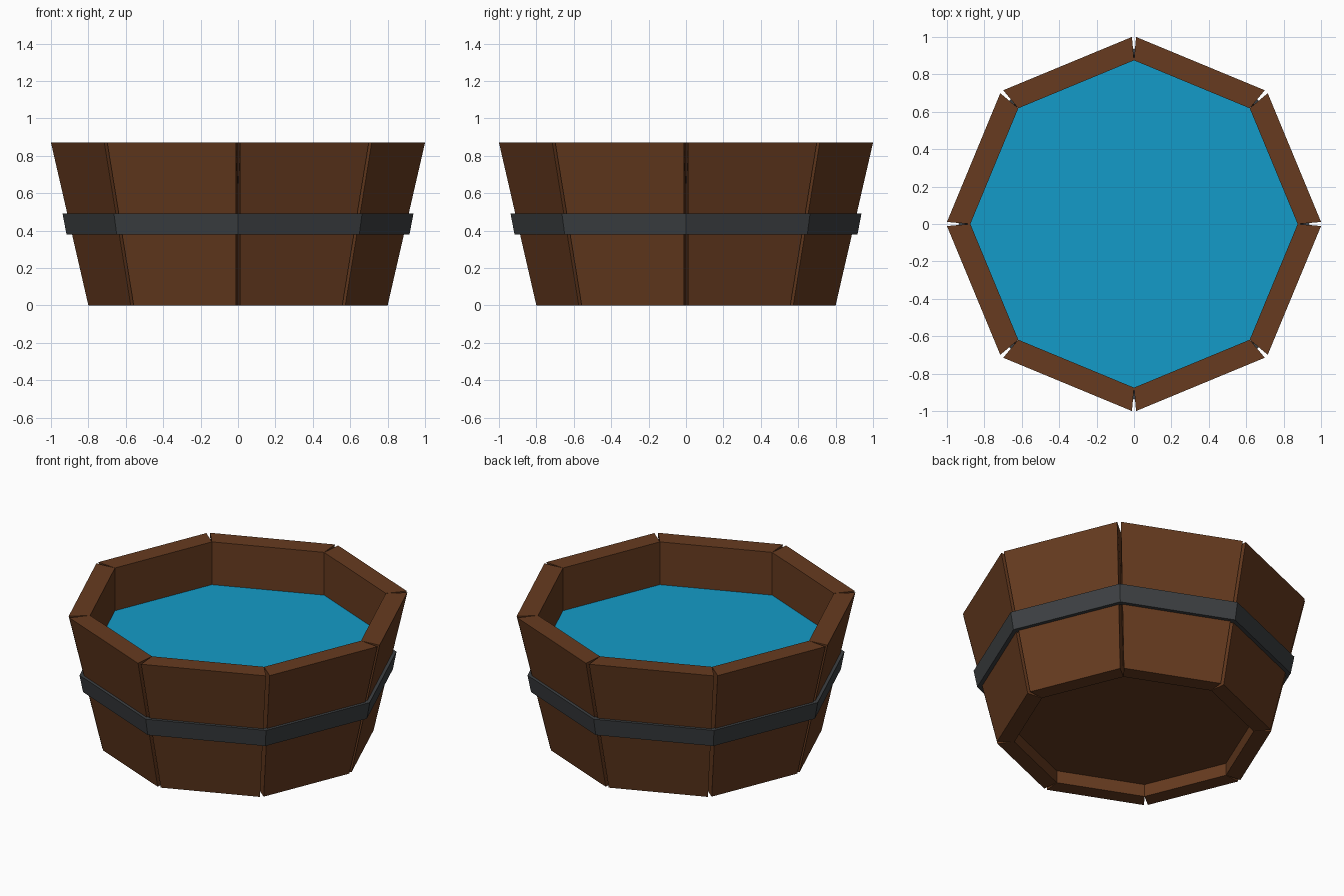
import bpy, bmesh
from math import cos, sin, pi

if "Cube" in bpy.data.objects:
    bpy.data.objects.remove(bpy.data.objects["Cube"])

SIDES = 8
STEP = 2 * pi / SIDES


def material(name, rgb):
    mat = bpy.data.materials.new(name)
    mat.diffuse_color = (*rgb, 1)
    mat.use_nodes = True
    mat.node_tree.nodes["Principled BSDF"].inputs["Base Color"].default_value = mat.diffuse_color
    return mat


def polar(r, a, z, shift=0.0):
    # shift slides the point sideways, along the tangent
    return (r * cos(a) - shift * sin(a), r * sin(a) + shift * cos(a), z)


def finish(name, bm, mat):
    bmesh.ops.recalc_face_normals(bm, faces=bm.faces)
    mesh = bpy.data.meshes.new(name)
    bm.to_mesh(mesh)
    bm.free()
    mesh.materials.append(mat)
    obj = bpy.data.objects.new(name, mesh)
    bpy.context.collection.objects.link(obj)
    return obj


def sweep(bm, rings):
    # joins successive copies of a closed profile
    for a, b in zip(rings, rings[1:]):
        n = len(a)
        for i in range(n):
            j = (i + 1) % n
            bm.faces.new((a[i], a[j], b[j], b[i]))


def disc(name, r, z, mat):
    bm = bmesh.new()
    bm.faces.new([bm.verts.new(polar(r, i * STEP, z)) for i in range(SIDES)])
    return finish(name, bm, mat)


wood = material("wood", (0.135, 0.044, 0.014))
iron = material("iron", (0.047, 0.052, 0.056))
blue = material("water_blue", (0.007, 0.33, 0.58))

# Staves: (radius, height, gap at the joint); grooves open outward
stave_profile = [(0.80, 0, 0.011), (1.0, 0.87, 0.011),
                 (0.875, 0.87, 0), (0.875, 0.59, 0),
                 (0.70, 0.08, 0), (0.70, 0, 0)]
for k in range(SIDES):
    bm = bmesh.new()
    ends = [[bm.verts.new(polar(r, (k + e) * STEP, z, g * (1 - 2 * e)))
             for r, z, g in stave_profile] for e in (0, 1)]
    sweep(bm, ends)
    for end in ends:
        bm.faces.new(end)
    finish(f"stave_{k + 1}", bm, wood)

# Iron hoop
hoop_profile = [(0.917, 0.38), (0.938, 0.49), (0.905, 0.49), (0.88, 0.38)]
bm = bmesh.new()
rings = [[bm.verts.new(polar(r, i * STEP, z)) for r, z in hoop_profile]
         for i in range(SIDES)]
sweep(bm, rings + rings[:1])
finish("hoop", bm, iron)

# Recessed floor and water surface
disc("floor", 0.70, 0.08, wood)
disc("water", 0.875, 0.595, blue)
bpy.data.objects["floor"].data.flip_normals()
